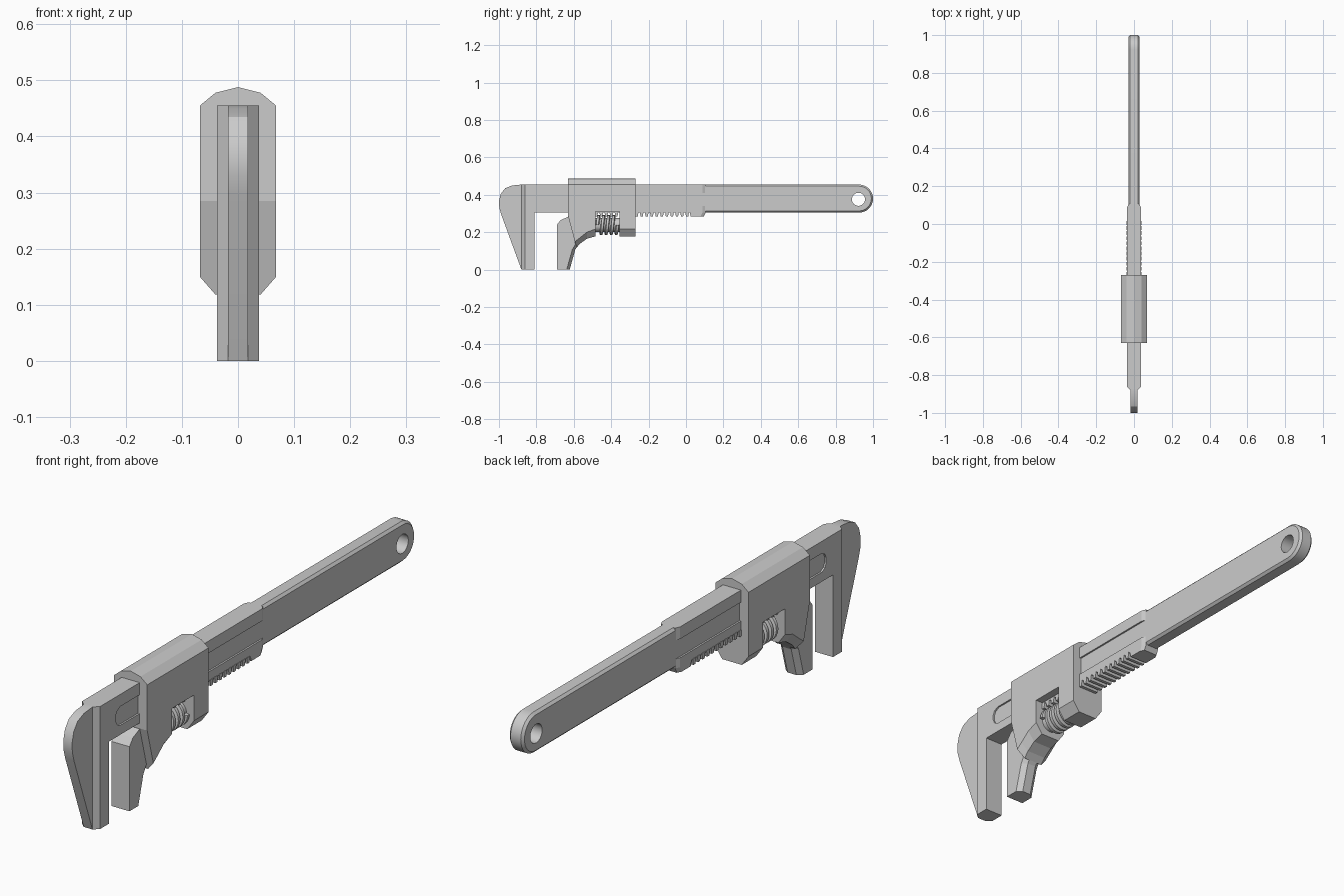
import bpy, bmesh
from math import sin, cos, pi, tau, radians

if "Cube" in bpy.data.objects:
    bpy.data.objects.remove(bpy.data.objects["Cube"])


def make(name, verts, faces, smooth=None):
    mesh = bpy.data.meshes.new(name)
    mesh.from_pydata(verts, [], faces)
    bm = bmesh.new()
    bm.from_mesh(mesh)
    bmesh.ops.recalc_face_normals(bm, faces=bm.faces)
    bm.to_mesh(mesh)
    bm.free()
    ob = bpy.data.objects.new(name, mesh)
    bpy.context.collection.objects.link(ob)
    if smooth:
        smooth_by_angle(ob, smooth)
    return ob


def activate(ob):
    bpy.ops.object.select_all(action='DESELECT')
    bpy.context.view_layer.objects.active = ob
    ob.select_set(True)


def smooth_by_angle(ob, angle):
    activate(ob)
    bpy.ops.object.shade_smooth_by_angle(angle=radians(angle))


def loft(name, sections, smooth=None):
    """Join (y, z) outlines placed at successive x positions."""
    n = len(sections[0][1])
    verts = [(x, y, z) for x, pts in sections for y, z in pts]
    faces = [tuple(range(n)), tuple(range(len(verts) - n, len(verts)))]
    for s in range(len(sections) - 1):
        for i in range(n):
            j = (i + 1) % n
            faces.append((s * n + i, s * n + j, (s + 1) * n + j, (s + 1) * n + i))
    return make(name, verts, faces, smooth)


def mirrored(half):
    """Sections from the outside in become a full set, symmetric in x."""
    return [(-x, p) for x, p in half] + [(x, p) for x, p in reversed(half) if x > 0]


def cut(ob, cutter):
    cutter.hide_render = True
    mod = ob.modifiers.new("cut", 'BOOLEAN')
    mod.operation, mod.solver, mod.object = 'DIFFERENCE', 'EXACT', cutter
    activate(ob)
    bpy.ops.object.modifier_apply(modifier=mod.name)
    bpy.data.objects.remove(cutter)


def rect(y0, y1, z0, z1):
    return [(y0, z0), (y1, z0), (y1, z1), (y0, z1)]


# Fixed jaw: thin rounded web plus a thick jaw face with tapered front
web = [(-0.87, 0), (-0.88, 0), (-0.988, 0.295), (-0.998, 0.33), (-1, 0.365), (-0.99, 0.405),
       (-0.967, 0.435), (-0.93, 0.45), (-0.88, 0.455), (-0.87, 0.455)]
loft("fixed_jaw_web", mirrored([(0.018, web)]), 30)
loft("fixed_jaw", mirrored([(0.037, rect(-0.862, -0.81, 0, 0.455)),
                            (0.018, rect(-0.88, -0.81, 0, 0.455))]))

# Sliding bar with a recessed groove on both sides
def bar_outline(end):
    return [(-0.82, 0.305), (0.02, 0.305), (0.025, 0.285), (end - 0.01, 0.285),
            (end, 0.305), (end, 0.455), (-0.82, 0.455)]
bar = loft("bar", mirrored([(0.037, bar_outline(0.088)), (0.029, bar_outline(0.105))]))
slot = [(0.2, 0.34), (-0.745, 0.34), (-0.763, 0.35), (-0.77, 0.365),
        (-0.77, 0.385), (-0.763, 0.40), (-0.745, 0.41), (0.2, 0.41)]
for s in (-1, 1):
    cut(bar, loft("groove_cutter", [(s * 0.0305, slot), (s * 0.06, slot)]))

# Rack teeth under the bar
for i in range(19):
    y = -0.48 + i * 0.027
    tooth = [(y - 0.010, 0.308), (y - 0.006, 0.285), (y + 0.006, 0.285), (y + 0.010, 0.308)]
    loft("rack_tooth", mirrored([(0.039, tooth)]))

# Handle with rounded end, chamfered edges and a hanging hole
def handle_outline(r):
    arc = [(0.925 + r * cos(a), 0.38 + r * sin(a))
           for a in (-pi / 2 + pi * k / 16 for k in range(17))]
    return [(0.07, 0.38 - r)] + arc + [(0.07, 0.38 + r)]
handle = loft("handle", mirrored([(0.03, handle_outline(0.066)), (0.021, handle_outline(0.075))]))
hole = [(0.922 + 0.035 * cos(k * tau / 24), 0.376 + 0.035 * sin(k * tau / 24)) for k in range(24)]
cut(handle, loft("hole_cutter", mirrored([(0.1, hole)])))
smooth_by_angle(handle, 30)

# Slider body: crowned top, chamfered underside, window for the worm
def body_outline(top, lower):
    return [(-0.63, 0.285), (-0.63, top), (-0.27, top)] + lower
wide = [(-0.27, 0.217), (-0.485, 0.217), (-0.53, 0.20), (-0.57, 0.168), (-0.594, 0.15)]
deep = [(-0.27, 0.178), (-0.485, 0.178), (-0.53, 0.165), (-0.565, 0.14), (-0.585, 0.118)]
body = loft("slider_body", mirrored([(0.068, body_outline(0.455, wide)),
                                     (0.040, body_outline(0.478, deep)),
                                     (0, body_outline(0.488, deep))]))
cut(body, loft("window_cutter", mirrored([(0.1, rect(-0.485, -0.355, 0.1, 0.312))])))

# Movable jaw with a curved, chamfered back
def jaw_outline(d):
    return [(-0.69, 0), (-0.69, 0.24), (-0.67, 0.265), (-0.62, 0.287), (-0.5, 0.287),
            (-0.5, 0.18 + d), (-0.54, 0.165 + d), (-0.567 - d / 2, 0.145 + d),
            (-0.592 - d, 0.107), (-0.608 - d, 0.05), (-0.622 - d, 0)]
loft("movable_jaw", mirrored([(0.037, jaw_outline(0.016)), (0.018, jaw_outline(0))]))

# Worm screw: core cylinder and helical thread
def ring_point(y, r, a):
    return (r * cos(a), y, 0.238 + r * sin(a))
SEG, TURNS, PITCH = 24, 4, 0.027
core = [ring_point(y, 0.037, k * tau / SEG) for y in (-0.486, -0.354) for k in range(SEG)]
make("worm_core", core, [tuple(range(SEG)), tuple(range(SEG, 2 * SEG))] +
     [(k, (k + 1) % SEG, SEG + (k + 1) % SEG, SEG + k) for k in range(SEG)], 40)
thread, faces = [], []
for k in range(SEG * TURNS + 1):
    y = -0.474 + PITCH * k / SEG
    for dy, r in ((-0.010, 0.034), (-0.006, 0.053), (0.006, 0.053), (0.010, 0.034)):
        thread.append(ring_point(y + dy, r, k * tau / SEG))
    if k:
        faces += [(4 * k - 4 + i, 4 * k - 4 + (i + 1) % 4, 4 * k + (i + 1) % 4, 4 * k + i)
                  for i in range(4)]
last = len(thread)
make("worm_thread", thread, faces + [(0, 1, 2, 3), tuple(range(last - 4, last))], 40)
